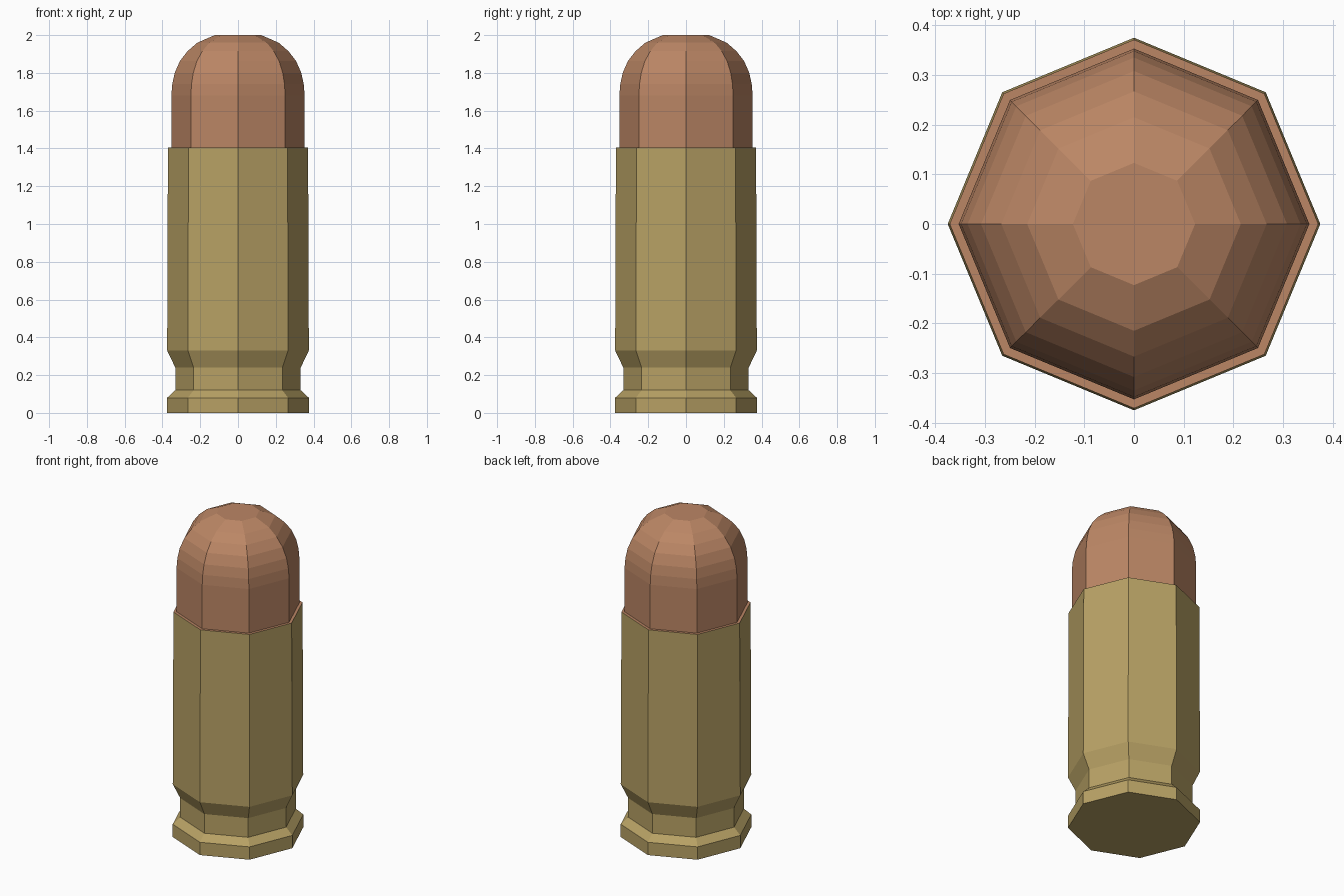
import bpy, bmesh
from math import cos, sin, pi

if "Cube" in bpy.data.objects:
    bpy.data.objects.remove(bpy.data.objects["Cube"])

SIDES = 8


def material(name, color):
    mat = bpy.data.materials.new(name)
    mat.diffuse_color = color
    mat.use_nodes = True
    mat.node_tree.nodes["Principled BSDF"].inputs["Base Color"].default_value = mat.diffuse_color
    return mat


def lathe(name, profile, mat, cap_bottom=False, cap_top=False):
    """Sweep (radius, z) points around z as an eight-sided solid."""
    bm = bmesh.new()
    rings = [[bm.verts.new((r * cos(2 * pi * i / SIDES), r * sin(2 * pi * i / SIDES), z))
              for i in range(SIDES)] for r, z in profile]
    for low, high in zip(rings, rings[1:]):
        for i in range(SIDES):
            j = (i + 1) % SIDES
            bm.faces.new((low[i], low[j], high[j], high[i]))
    if cap_bottom:
        bm.faces.new(rings[0][::-1])
    if cap_top:
        bm.faces.new(rings[-1])
    mesh = bpy.data.meshes.new(name)
    bm.to_mesh(mesh)
    bm.free()
    mesh.materials.append(mat)
    obj = bpy.data.objects.new(name, mesh)
    bpy.context.collection.objects.link(obj)
    return obj


brass = material("brass", (0.48, 0.36, 0.13, 1))
copper = material("copper", (0.50, 0.24, 0.13, 1))

# Casing: rim, extractor groove, slightly tapered wall
lathe("casing", [(0.375, 0), (0.375, 0.08), (0.332, 0.12), (0.332, 0.24),
                 (0.375, 0.33), (0.371, 1.405)], brass, cap_bottom=True)

# Tip: mouth ledge, straight shank, rounded nose with a flat end
lathe("tip", [(0.371, 1.405), (0.353, 1.405), (0.353, 1.68), (0.348, 1.74),
              (0.335, 1.80), (0.308, 1.862), (0.267, 1.915), (0.215, 1.96),
              (0.123, 2.0)], copper, cap_top=True)
